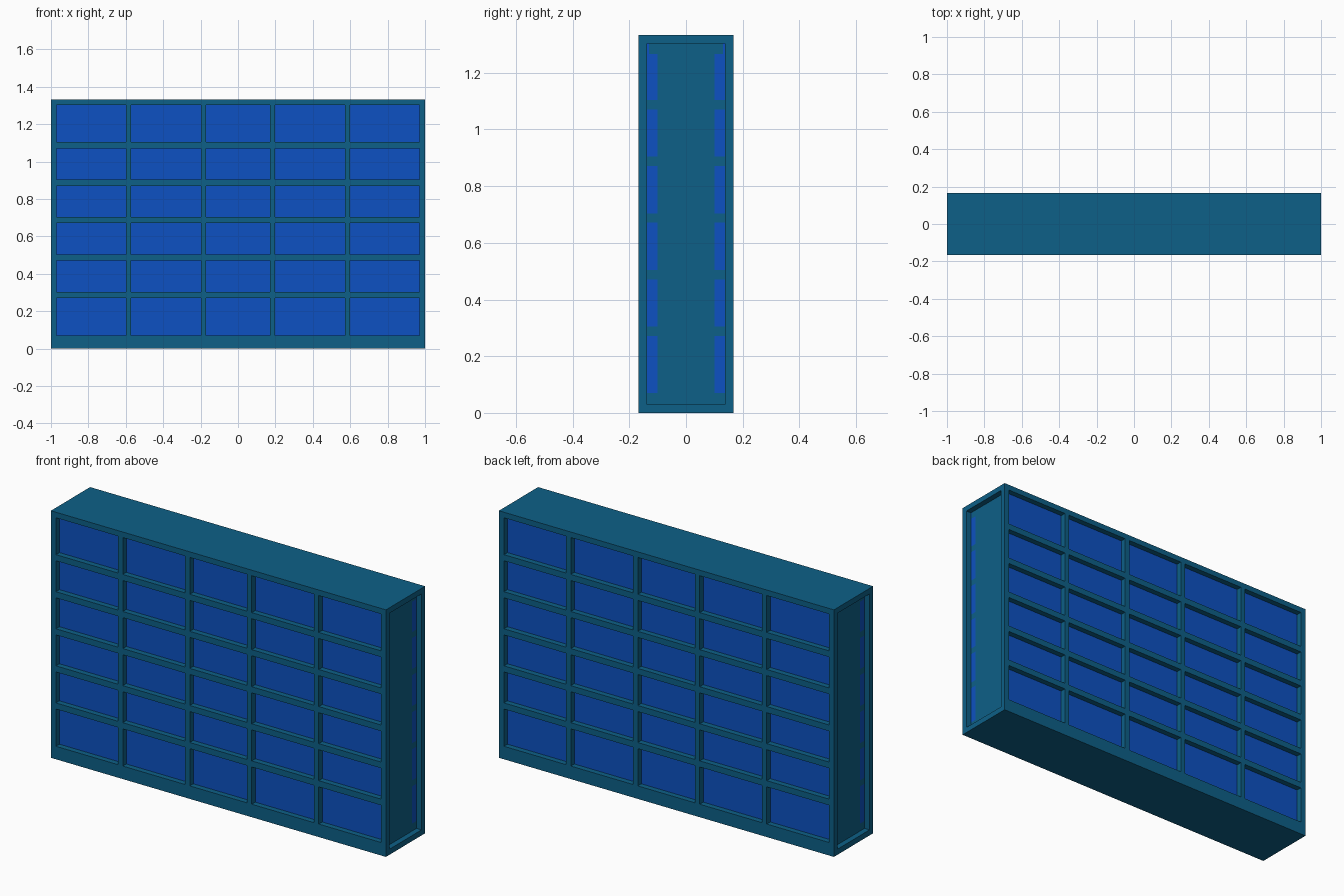
import bpy
import bmesh
from mathutils import Vector

cube = bpy.data.objects.get("Cube")
if cube:
    bpy.data.objects.remove(cube, do_unlink=True)


def make_material(name, rgb):
    mat = bpy.data.materials.new(name)
    mat.use_nodes = True
    mat.diffuse_color = (*rgb, 1)
    mat.node_tree.nodes["Principled BSDF"].inputs["Base Color"].default_value = (*rgb, 1)
    return mat


TEAL = make_material("teal frame", (0.004, 0.117, 0.242))
BLUE = make_material("blue glass", (0.004, 0.083, 0.54))

# Overall half sizes, height, frame thickness and recess planes
X, Y, H, T = 1.0, 0.167, 1.333, 0.03
XI, YI, YC = X - T, Y - T, 0.10
ZT = H - T


def build(name, mat, boxes):
    """One object from boxes given as (x0, x1, y0, y1, z0, z1)."""
    bm = bmesh.new()
    for x0, x1, y0, y1, z0, z1 in boxes:
        lo, hi = Vector((x0, y0, z0)), Vector((x1, y1, z1))
        verts = bmesh.ops.create_cube(bm, size=1)["verts"]
        for v in verts:
            v.co = (lo + hi) / 2 + v.co * (hi - lo)
    mesh = bpy.data.meshes.new(name)
    bm.to_mesh(mesh)
    bm.free()
    mesh.materials.append(mat)
    obj = bpy.data.objects.new(name, mesh)
    bpy.context.collection.objects.link(obj)
    return obj


def both_sides(x0, x1, y0, y1, z0, z1):
    """The box and its copy mirrored front to back."""
    return [(x0, x1, y0, y1, z0, z1), (x0, x1, -y1, -y0, z0, z1)]


# Inner body, whose ends are the recessed side panels
build("core", TEAL, [(-XI, XI, -YC, YC, T, ZT),
                     (-XI, XI, -YI + 0.006, YI - 0.006, 1.267, ZT)])

# Roof and base slabs
build("roof_slab", TEAL, [(-X, X, -Y, Y, ZT, H)])
build("base_slab", TEAL, [(-X, X, -Y, Y, 0, T)])

# Corner posts framing the front, back and sides
posts = both_sides(XI, X, YI, Y, T, ZT) + both_sides(-X, -XI, YI, Y, T, ZT)
build("corner_posts", TEAL, posts)

# Horizontal bars, running back to the core between the panes
bars = [(T, 0.07)] + [(0.271 + 0.2 * i, 0.304 + 0.2 * i) for i in range(5)]
rails = []
for z0, z1 in bars:
    rails += both_sides(-XI, XI, YC, Y, z0, z1)
build("horizontal_bars", TEAL, rails)

# Vertical bars between the rows
mullions = []
tops = [b[0] for b in bars[1:]] + [ZT]
for (_, z0), z1 in zip(bars, tops):
    for a, b in ((0.171, 0.199), (0.571, 0.599)):
        mullions += both_sides(a, b, YI, Y, z0, z1)
        mullions += both_sides(-b, -a, YI, Y, z0, z1)
build("vertical_bars", TEAL, mullions)

# Window strips, flush with the side panels at their ends
panes = []
for (_, z0), z1 in zip(bars, tops):
    panes += both_sides(-XI, XI, YC, YI, z0, min(z1, 1.267))
panes += both_sides(-XI, XI, YI - 0.006, YI, 1.267, ZT)
build("window_panes", BLUE, panes)
